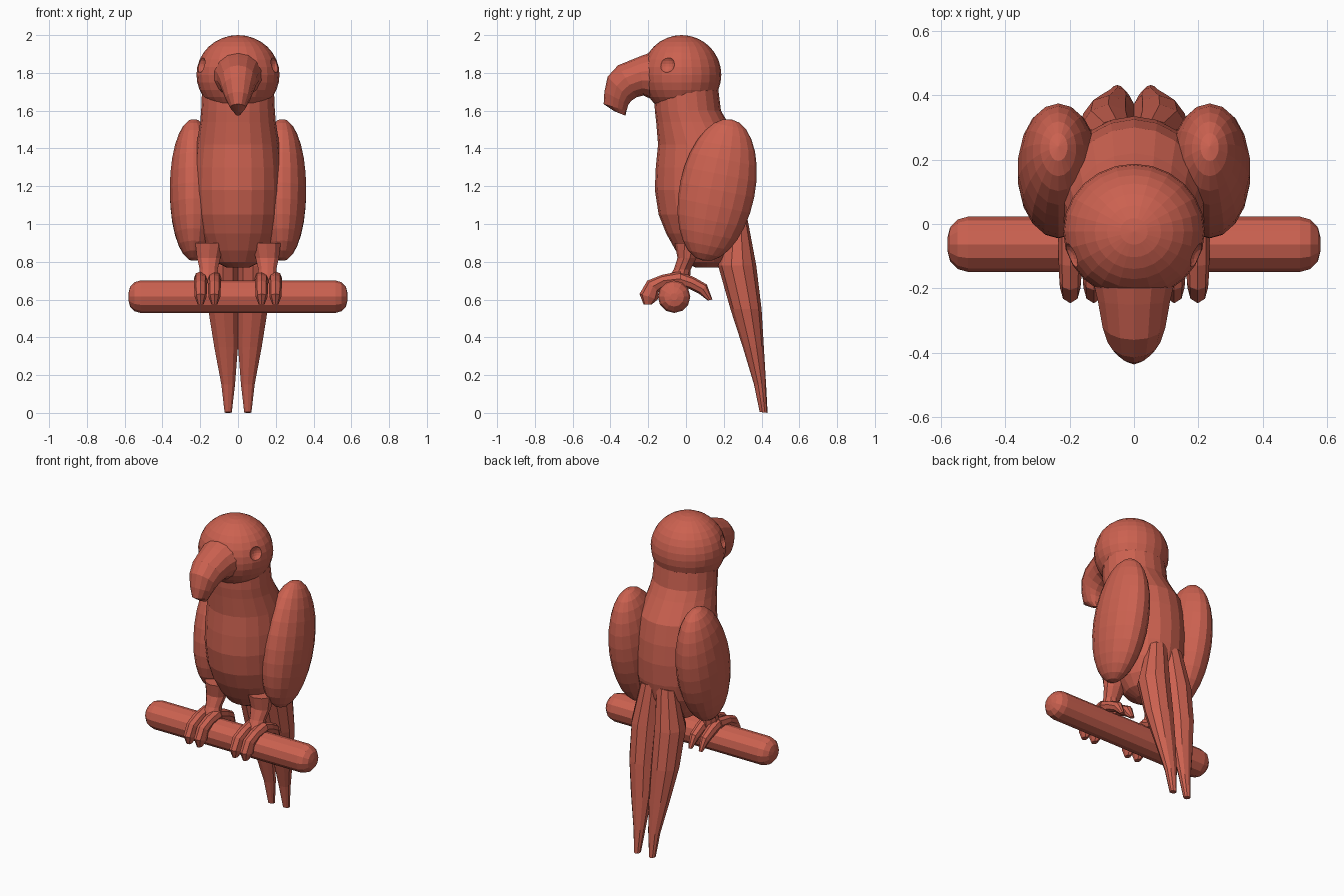
import bpy, bmesh, math
from mathutils import Matrix

if "Cube" in bpy.data.objects:
    bpy.data.objects.remove(bpy.data.objects["Cube"])

red = bpy.data.materials.new("red")
red.diffuse_color = (0.6, 0.12, 0.08, 1)
red.use_nodes = True
red.node_tree.nodes["Principled BSDF"].inputs["Base Color"].default_value = red.diffuse_color


def finish(name, bm):
    bmesh.ops.recalc_face_normals(bm, faces=bm.faces)
    me = bpy.data.meshes.new(name)
    bm.to_mesh(me)
    bm.free()
    me.materials.append(red)
    ob = bpy.data.objects.new(name, me)
    bpy.context.collection.objects.link(ob)
    return ob


def loft(name, rings, sides=12, side=1):
    """Skin oval rings, each (y1, z1, y2, z2, half_width, x)."""
    bm = bmesh.new()
    loops = []
    for y1, z1, y2, z2, w, x in rings:
        loop = []
        for i in range(sides):
            a = 2 * math.pi * i / sides
            c = math.cos(a) / 2
            loop.append(bm.verts.new((side * (x + w * math.sin(a)),
                                      (y1 + y2) / 2 + (y1 - y2) * c,
                                      (z1 + z2) / 2 + (z1 - z2) * c)))
        loops.append(loop)
    for a, b in zip(loops, loops[1:]):
        for i in range(sides):
            j = (i + 1) % sides
            bm.faces.new((a[i], a[j], b[j], b[i]))
    bm.faces.new(loops[0])
    bm.faces.new(loops[-1])
    return finish(name, bm)


def ellipsoid(name, loc, scale, tilt=0, u=20, v=14):
    bm = bmesh.new()
    m = (Matrix.Translation(loc) @ Matrix.Rotation(tilt, 4, 'X')
         @ Matrix.Diagonal((*scale, 1)))
    bmesh.ops.create_uvsphere(bm, u_segments=u, v_segments=v, radius=1, matrix=m)
    return finish(name, bm)


# Body with neck
body = [(1.72, -.17, .17, .19), (1.60, -.165, .185, .195), (1.54, -.158, .22, .2),
        (1.42, -.148, .30, .22), (1.30, -.16, .325, .232), (1.18, -.165, .335, .236),
        (1.05, -.145, .33, .228), (.95, -.105, .31, .21), (.86, -.055, .275, .17),
        (.80, -.01, .23, .125), (.77, .05, .17, .06)]
loft("body", [(y1, z, y2, z, w, 0) for z, y1, y2, w in body], 20)

# Head with hollow eye sockets
head = ellipsoid("head", (0, -.023, 1.79), (.22, .21, .21), u=24, v=16)
for s in (1, -1):
    cut = ellipsoid("eye_cutter", (s * .21, -.108, 1.848), (.04, .048, .048), u=16, v=10)
    cut.hide_render = True
    cut.hide_set(True)
    mod = head.modifiers.new("eye_socket", 'BOOLEAN')
    mod.operation = 'DIFFERENCE'
    mod.object = cut

# Hooked beak
loft("beak", [(-.05, 1.94, -.08, 1.66, .14, 0), (-.15, 1.922, -.17, 1.655, .135, 0),
              (-.25, 1.885, -.225, 1.68, .115, 0), (-.36, 1.84, -.26, 1.672, .10, 0),
              (-.415, 1.78, -.29, 1.652, .085, 0), (-.432, 1.70, -.305, 1.632, .066, 0),
              (-.436, 1.635, -.315, 1.60, .042, 0), (-.38, 1.597, -.32, 1.573, .015, 0)], 14)

# Perch with rounded ends
bm = bmesh.new()
bmesh.ops.create_cone(bm, cap_ends=True, segments=12, radius1=.086, radius2=.086, depth=1.16,
                      matrix=Matrix.Translation((0, -.063, .615)) @ Matrix.Rotation(math.pi / 2, 4, 'Y'))
perch = finish("perch", bm)
bev = perch.modifiers.new("round_ends", 'BEVEL')
bev.width = .065
bev.segments = 3
bev.limit_method = 'ANGLE'
bev.angle_limit = math.radians(60)

front_toe = [(-.03, .75, -.03, .67, .036), (-.13, .73, -.11, .67, .036),
             (-.205, .70, -.145, .64, .034), (-.246, .63, -.15, .60, .032),
             (-.225, .575, -.18, .575, .016)]
rear_toe = [(-.04, .75, -.03, .67, .034), (.04, .72, .02, .655, .032),
            (.11, .68, .07, .63, .028), (.14, .60, .115, .595, .012)]

for s, tag in ((1, "right"), (-1, "left")):
    # Folded wing
    ellipsoid("wing_" + tag, (s * .235, .165, 1.18), (.128, .2, .382), -.2, 18, 14)
    # Tail feather half
    loft("tail_" + tag, [(.22, 1.0, .325, 1.03, .065, .055), (.17, .78, .372, .78, .092, .08),
                         (.235, .55, .40, .55, .085, .077), (.30, .35, .412, .35, .066, .063),
                         (.36, .15, .424, .15, .038, .052), (.39, .005, .432, 0, .02, .052)], 10, s)
    # Leg
    loft("leg_" + tag, [(-.06, .90, .09, .90, .08, .15), (-.045, .82, .055, .82, .065, .155),
                        (-.065, .76, .025, .76, .05, .155), (-.10, .70, .02, .70, .055, .155)], 10, s)
    # Toes gripping the perch
    for x in (.125, .198):
        loft("front_toe_" + tag, [(*r, x) for r in front_toe], 8, s)
        loft("rear_toe_" + tag, [(*r, x - .005) for r in rear_toe], 8, s)
